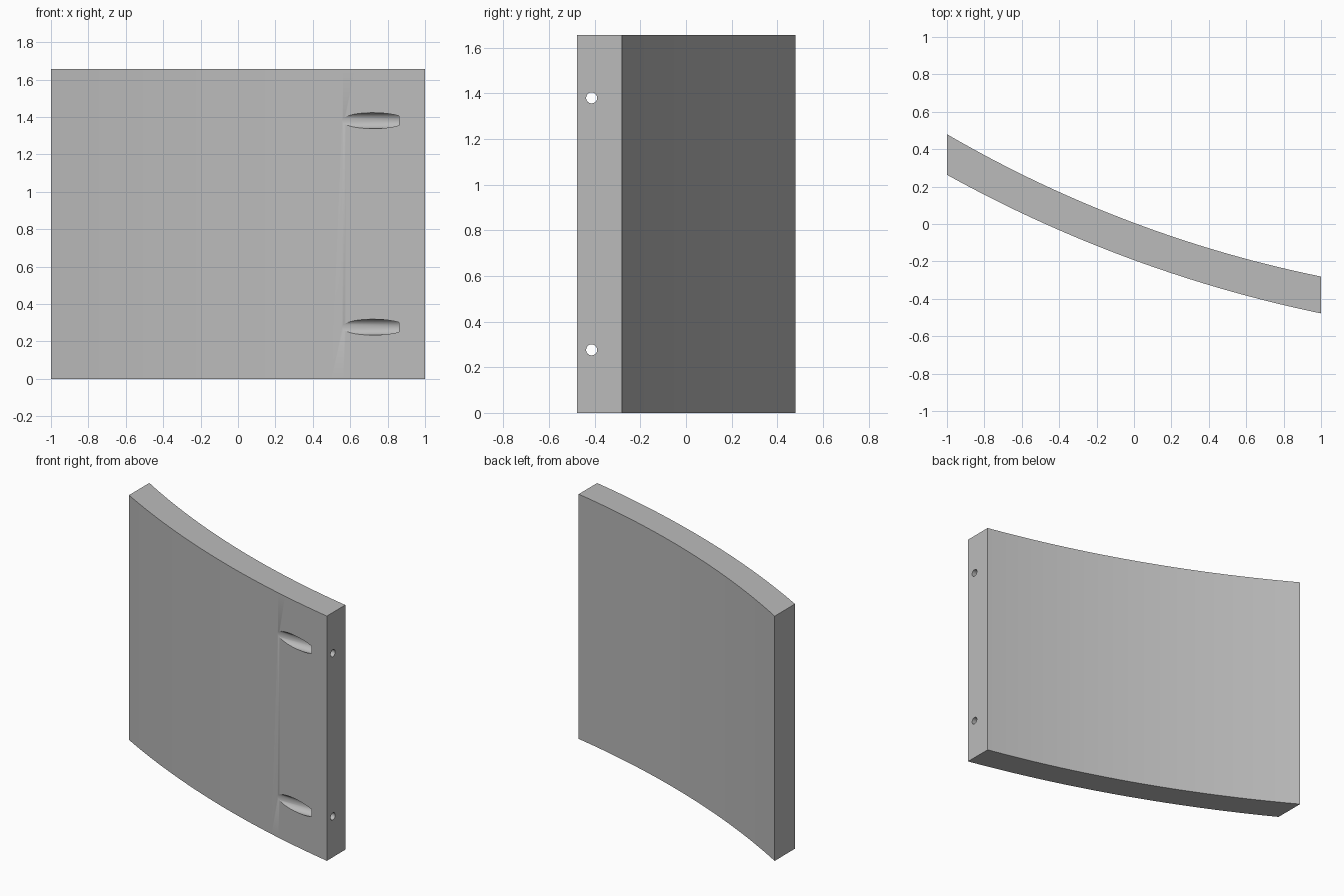
import bpy, bmesh, math
from mathutils import Vector

HEIGHT = 1.656
SEGMENTS = 32

cube = bpy.data.objects.get("Cube")
if cube:
    bpy.data.objects.remove(cube, do_unlink=True)

grey = bpy.data.materials.new("plain_grey")
grey.use_nodes = True
grey.diffuse_color = (0.5, 0.5, 0.5, 1)
grey.node_tree.nodes["Principled BSDF"].inputs["Base Color"].default_value = grey.diffuse_color


def make_object(name, bm):
    bmesh.ops.recalc_face_normals(bm, faces=bm.faces[:])
    mesh = bpy.data.meshes.new(name)
    bm.to_mesh(mesh)
    bm.free()
    mesh.materials.append(grey)
    obj = bpy.data.objects.new(name, mesh)
    bpy.context.collection.objects.link(obj)
    return obj


def arc(y_left, y_mid, y_right):
    """Circular arc from x = -1 to x = 1 passing through three heights."""
    # centre is equally far from all three points
    a = (y_left ** 2 - y_right ** 2) / 4
    b = (y_right - y_left) / 2
    k = (1 + y_left ** 2 - y_mid ** 2) / 2
    cy = (k - a) / (y_left - y_mid + b)
    cx = -(a + b * cy)
    r = math.hypot(cx, cy - y_mid)
    xs = [-1 + 2 * i / SEGMENTS for i in range(SEGMENTS + 1)]
    return [(x, cy - math.sqrt(r * r - (x - cx) ** 2)) for x in xs]


# Curved panel: plan outline between two arcs, extruded upwards
front = arc(0.263, -0.193, -0.478)
back = arc(0.48, 0.006, -0.281)
bm = bmesh.new()
outline = [bm.verts.new((x, y, 0)) for x, y in front + back[::-1]]
base = bm.faces.new(outline)
top = bmesh.ops.extrude_face_region(bm, geom=[base])["geom"]
bmesh.ops.translate(bm, vec=(0, 0, HEIGHT), verts=[g for g in top if isinstance(g, bmesh.types.BMVert)])
panel = make_object("curved_panel", bm)


def stepped_bore(z):
    """Wide pocket and narrow pilot hole, turned about a line along x."""
    bm = bmesh.new()
    profile = [(0.4, 0), (0.4, 0.0425), (0.862, 0.0425), (0.862, 0.024), (1.1, 0.024), (1.1, 0)]
    verts = [bm.verts.new((x, r, 0)) for x, r in profile]
    edges = [bm.edges.new(pair) for pair in zip(verts, verts[1:])]
    bmesh.ops.spin(bm, geom=verts + edges, cent=(0, 0, 0), axis=(1, 0, 0),
                   angle=math.tau, steps=48)
    bmesh.ops.remove_doubles(bm, verts=bm.verts[:], dist=0.0001)
    bmesh.ops.translate(bm, vec=Vector((0, -0.4135, z)), verts=bm.verts[:])
    return make_object("bore_cutter", bm)


# Two screw pockets that open on the front and run out of the left end
for z in (0.276, HEIGHT - 0.276):
    cutter = stepped_bore(z)
    cut = panel.modifiers.new("screw_pocket", "BOOLEAN")
    cut.operation = "DIFFERENCE"
    cut.solver = "EXACT"
    cut.object = cutter
    bpy.context.view_layer.objects.active = panel
    bpy.ops.object.modifier_apply(modifier=cut.name)
    bpy.data.objects.remove(cutter, do_unlink=True)

bpy.ops.object.select_all(action="DESELECT")
panel.select_set(True)
bpy.context.view_layer.objects.active = panel
bpy.ops.object.shade_smooth_by_angle(angle=math.radians(30))
